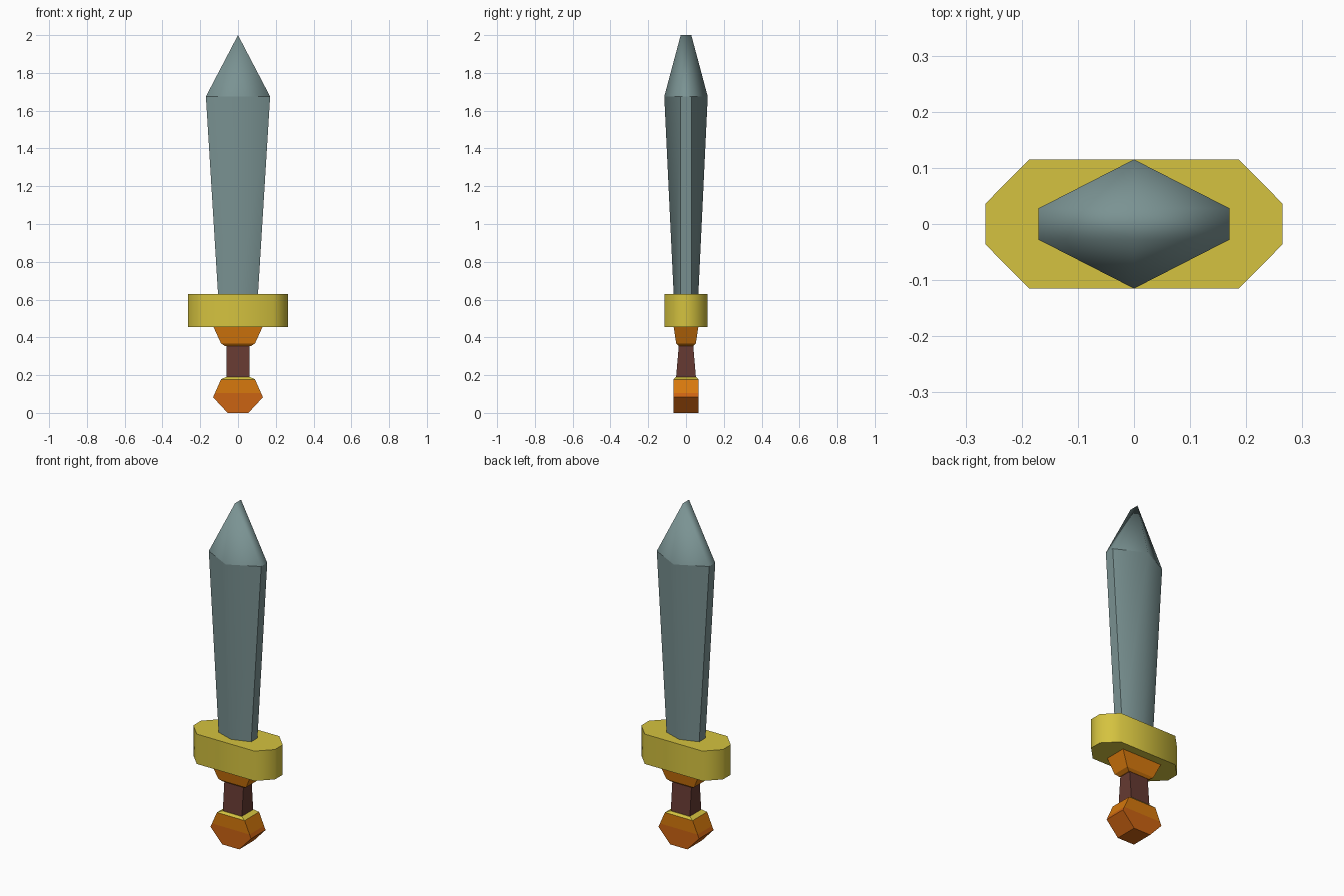
import bpy, bmesh, math

if "Cube" in bpy.data.objects:
    bpy.data.objects.remove(bpy.data.objects["Cube"])


def material(name, rgb):
    m = bpy.data.materials.new(name)
    m.diffuse_color = (*rgb, 1)
    m.use_nodes = True
    m.node_tree.nodes["Principled BSDF"].inputs["Base Color"].default_value = m.diffuse_color
    return m


STEEL = material("steel", (0.195, 0.29, 0.29))
GOLD = material("gold", (0.66, 0.54, 0.05))
ORANGE = material("orange", (0.68, 0.19, 0.004))
DARK_ORANGE = material("dark_orange", (0.60, 0.125, 0.006))
BROWN = material("brown", (0.133, 0.042, 0.032))


def rect(x, y):
    return [(-x, -y), (x, -y), (x, y), (-x, y)]


def hexagon(x, y, e):
    return [(0, -y), (x, -e), (x, e), (0, y), (-x, e), (-x, -e)]


def loft(name, rings, mats, rule=None, smooth=None, sharp_z=None):
    """Skin a stack of (z, outline) rings and cap both ends."""
    bm = bmesh.new()
    loops = [[bm.verts.new((x, y, z)) for x, y in pts] for z, pts in rings]
    n = len(loops[0])
    for a, b in zip(loops, loops[1:]):
        for i in range(n):
            j = (i + 1) % n
            bm.faces.new((a[i], a[j], b[j], b[i]))
    bm.faces.new(loops[0][::-1])
    bm.faces.new(loops[-1])
    bmesh.ops.remove_doubles(bm, verts=bm.verts[:], dist=0.0005)
    bmesh.ops.recalc_face_normals(bm, faces=bm.faces[:])
    if rule:
        for f in bm.faces:
            f.material_index = rule(f.calc_center_median().z)
    if smooth:
        for f in bm.faces:
            f.smooth = True
        for e in bm.edges:
            at_shoulder = sharp_z and all(abs(v.co.z - sharp_z) < 1e-4 for v in e.verts)
            e.smooth = not at_shoulder and e.calc_face_angle(0) < math.radians(smooth)
    me = bpy.data.meshes.new(name)
    bm.to_mesh(me)
    bm.free()
    for m in mats:
        me.materials.append(m)
    ob = bpy.data.objects.new(name, me)
    bpy.context.collection.objects.link(ob)
    return ob


# Blade: flattened hexagon that widens to a shoulder, then a chisel tip
loft("blade", [(0.60, hexagon(0.104, 0.064, 0.029)),
               (1.675, hexagon(0.17, 0.115, 0.028)),
               (2.0, hexagon(0, 0.028, 0.028))],
     [STEEL], smooth=60, sharp_z=1.675)

# Guard: block with cut corners
octagon = [(-0.187, -0.115), (0.187, -0.115), (0.265, -0.036), (0.265, 0.036),
           (0.187, 0.115), (-0.187, 0.115), (-0.265, 0.036), (-0.265, -0.036)]
loft("guard", [(0.455, octagon), (0.63, octagon)], [GOLD], smooth=60)

# Collar under the guard
loft("collar", [(0.355, rect(0.07, 0.04)), (0.368, rect(0.09, 0.052)),
                (0.46, rect(0.132, 0.066))], [ORANGE])

# Grip
loft("grip", [(0.17, rect(0.062, 0.054)), (0.37, rect(0.062, 0.037))], [BROWN])

# Pommel: hexagonal profile, darker below, gold bevel on top
loft("pommel", [(0.0, rect(0.055, 0.067)), (0.083, rect(0.132, 0.067)),
                (0.105, rect(0.122, 0.067)), (0.178, rect(0.09, 0.067)),
                (0.19, rect(0.064, 0.055))],
     [DARK_ORANGE, ORANGE, GOLD],
     rule=lambda z: 0 if z < 0.1 else 1 if z < 0.178 else 2)
